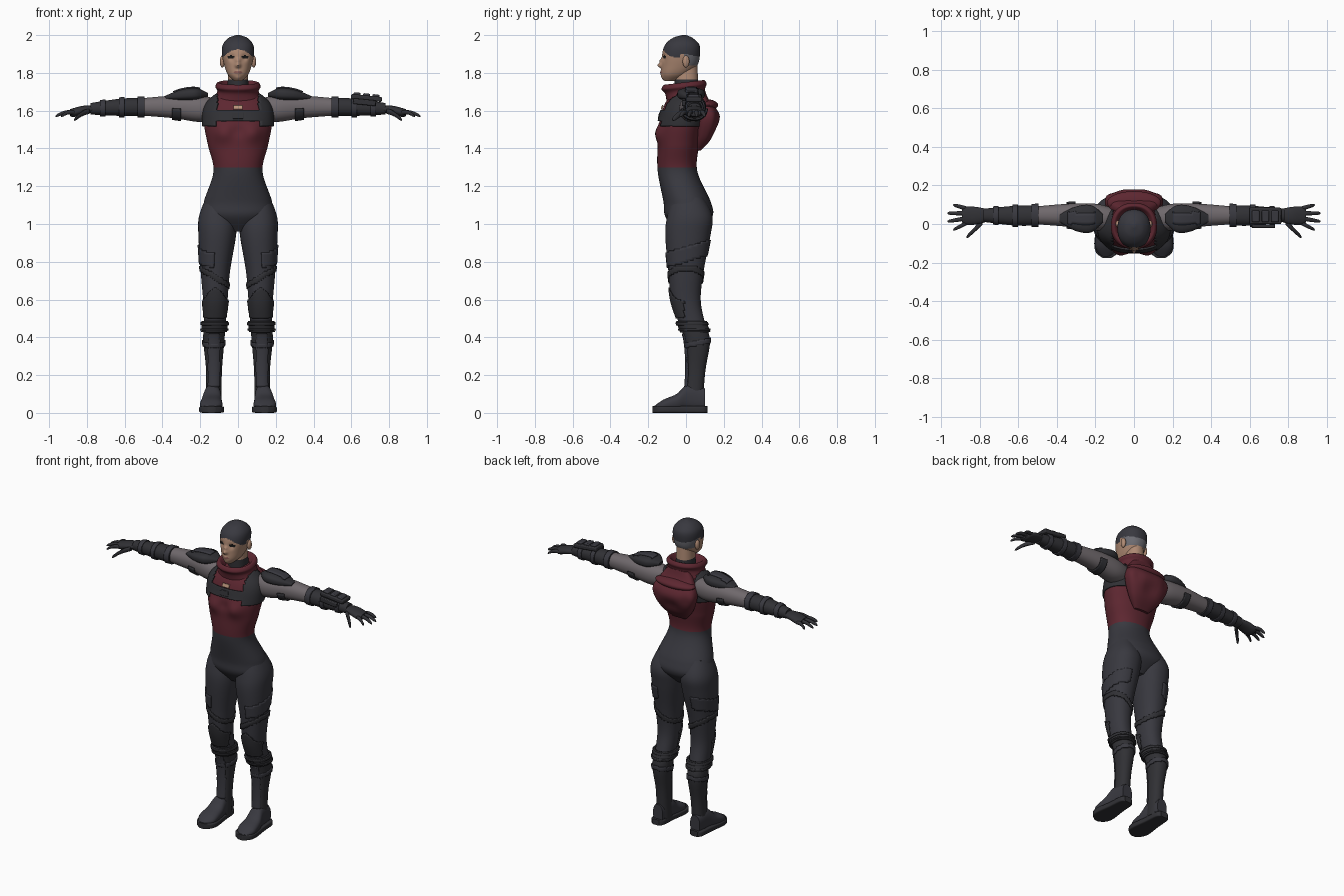
import bpy, bmesh
from math import cos, sin, pi, exp, copysign
from mathutils import Vector

if "Cube" in bpy.data.objects:
    bpy.data.objects.remove(bpy.data.objects["Cube"])


def material(name, red, green, blue):
    mat = bpy.data.materials.new(name)
    mat.use_nodes = True
    color = (red, green, blue, 1)
    mat.diffuse_color = color
    mat.node_tree.nodes["Principled BSDF"].inputs["Base Color"].default_value = color
    return mat


SUIT = material("charcoal suit", .04, .04, .05)
GEAR = material("dark gear", .03, .03, .035)
RED = material("maroon cloth", .11, .02, .03)
SLEEVE = material("grey sleeve", .16, .14, .15)
SKIN = material("skin", .42, .25, .17)
LIPS = material("lips", .27, .12, .1)
HAIR = material("dark hair", .04, .04, .05)
SHAVED = material("shaved hair", .15, .15, .17)
MAKEUP = material("eye shadow", .01, .01, .01)
TAN = material("tan badge", .5, .3, .2)


def finish(obj, mirror=False):
    if mirror:
        obj.modifiers.new("both sides", "MIRROR")
    bpy.ops.object.select_all(action="DESELECT")
    obj.select_set(True)
    bpy.context.view_layer.objects.active = obj
    bpy.ops.object.shade_smooth_by_angle(angle=.7)


def resample(rows, steps):
    """Smooth interpolation through the section rows."""
    padded = [rows[0], *rows, rows[-1]]
    result = []
    for before, start, end, after in zip(padded, padded[1:], padded[2:], padded[3:]):
        for step in range(steps):
            t = step / steps
            result.append([
                q + t / 2 * (r - p + t * (2 * p - 5 * q + 4 * r - w + t * (3 * (q - r) + w - p)))
                for p, q, r, w in zip(before, start, end, after)])
    return result + [rows[-1]]


def loft(name, axis, rows, paint, power=2.2, count=32, steps=6, bumps=(),
         keep=None, grow=0, mirror=False, tilt=0):
    """Skin over oval sections: position, then low and high bounds on the other two axes."""
    bm = bmesh.new()
    rings = []
    for pos, left, right, low, high in resample(rows, steps):
        ring = []
        for k in range(count):
            turn = 2 * pi * (k + .5) / count
            u, v = (copysign(abs(f) ** (2 / power), f) for f in (cos(turn), sin(turn)))
            a = (left + right) / 2 + u * ((right - left) / 2 + grow)
            b = (low + high) / 2 + v * ((high - low) / 2 + grow)
            point = Vector({"X": (pos, a, b), "Y": (a, pos, b), "Z": (a, b, pos)}[axis])
            shift = Vector()
            for centre, radius, push in bumps:
                gap = Vector((abs(point.x), point.y, point.z)) - Vector(centre)
                shift += Vector(push) * exp(-gap.length_squared / radius ** 2)
            point += shift
            point.z += tilt * point.y
            ring.append(bm.verts.new(point))
        rings.append(ring)
    for lower, upper in zip(rings, rings[1:]):
        for k in range(count):
            n = (k + 1) % count
            bm.faces.new((lower[k], lower[n], upper[n], upper[k]))
    bm.faces.new(rings[0])
    bm.faces.new(rings[-1])
    bmesh.ops.recalc_face_normals(bm, faces=bm.faces[:])
    if keep:
        spare = [f for f in bm.faces if len(f.verts) > 4 or not keep(f.calc_center_median())]
        bmesh.ops.delete(bm, geom=spare, context="FACES")
    palette = []
    for face in bm.faces:
        mat = paint(face.calc_center_median()) if callable(paint) else paint
        if mat not in palette:
            palette.append(mat)
        face.material_index = palette.index(mat)
    mesh = bpy.data.meshes.new(name)
    bm.to_mesh(mesh)
    bm.free()
    for mat in palette:
        mesh.materials.append(mat)
    obj = bpy.data.objects.new(name, mesh)
    bpy.context.collection.objects.link(obj)
    if keep:
        solid = obj.modifiers.new("thickness", "SOLIDIFY")
        solid.thickness, solid.offset = .009, 0
    finish(obj, mirror)


def centred(rows):
    """Sections given as height, half width, front and back."""
    return [(z, -half, half, front, back) for z, half, front, back in rows]


def limb(rows, squash=1):
    """Sections given as position, centre and radius."""
    return [(pos, a - r, a + r, b - r * squash, b + r * squash) for pos, a, b, r in rows]


def settle(name, size, mat, mirror=False):
    obj = bpy.context.object
    obj.name, obj.scale = name, size
    bpy.ops.object.transform_apply(location=True, rotation=True, scale=True)
    obj.data.materials.append(mat)
    if not mirror and len(obj.data.polygons) == 6:
        bevel = obj.modifiers.new("soft edges", "BEVEL")
        bevel.width, bevel.segments = min(size) / 4, 2
    finish(obj, mirror)


def block(name, centre, size, mat, turn=(0, 0, 0)):
    bpy.ops.mesh.primitive_cube_add(size=1, location=centre, rotation=turn)
    settle(name, size, mat)


def ball(name, centre, size, mat, mirror=False):
    bpy.ops.mesh.primitive_uv_sphere_add(radius=1, location=centre)
    settle(name, size, mat, mirror)


# Torso with red top, and the harness worn over it
torso = centred([
    (.96, .06, -.05, .07), (1.04, .18, -.11, .14), (1.12, .18, -.12, .13), (1.28, .13, -.15, .06),
    (1.42, .16, -.15, .07), (1.54, .18, -.14, .09), (1.64, .16, -.11, .09), (1.72, .06, -.05, .07)])
chest = [((.08, -.14, 1.48), .05, (0, -.025, 0)), ((0, -.15, 1.49), .03, (0, .01, 0))]
loft("torso", "Z", torso, lambda c: RED if c.z > 1.295 else SUIT, bumps=chest, count=48, steps=16)
loft("harness", "Z", torso, GEAR, bumps=chest, count=64, steps=20, grow=.006,
     keep=lambda c: 1.545 < c.z < 1.6 or (abs(c.x) > .11 and 1.52 < c.z < 1.7))
block("chest_badge", (0, -.126, 1.617), (.05, .009, .024), TAN, (-.35, 0, 0))
block("harness_buckle", (0, -.14, 1.573), (.06, .012, .035), GEAR, (-.2, 0, 0))

# Standing collar with a rolled rim
loft("collar", "Z", centred([
    (1.64, .14, -.1, .1), (1.7, .11, -.11, .1), (1.73, .12, -.13, .11), (1.75, .1, -.11, .09),
    (1.7, .06, -.07, .06)]), RED, tilt=.12, count=40)

# Hood bundle on the back
loft("back_hood", "Z", centred([
    (1.39, .05, .05, .08), (1.46, .11, .05, .14), (1.57, .15, .05, .18), (1.66, .11, .05, .12),
    (1.71, .07, .05, .1)]), RED, power=2.8, count=40, bumps=[
        ((0, .17, 1.5), .04, (0, -.015, 0)), ((.1, .15, 1.56), .03, (0, -.015, 0))])
ball("hood_fold", (0, .11, 1.63), (.14, .06, .03), RED)

# Neck, head and ears
loft("neck", "Z", centred([(1.66, .06, -.06, .07), (1.84, .05, -.06, .06)]),
     lambda c: GEAR if c.z < 1.758 else SKIN, steps=16)


def in_oval(across, up, width, height):
    return (across / width) ** 2 + (up / height) ** 2 < 1


def head_paint(c):
    side = abs(c.x)
    if c.y < -.03:
        if c.z > 1.925 - 7 * side * side:
            return HAIR
        if c.y < -.06 and in_oval(side - .037, c.z - 1.884, .02, .009):
            return MAKEUP
        return LIPS if c.y < -.1 and in_oval(side, c.z - 1.803, .022, .007) else SKIN
    if c.z > 1.9 - .2 * max(c.y, 0):
        return HAIR
    return SHAVED if c.z > 1.84 and c.y > -.012 else SKIN


nose = ((0, -.13, 1.84), .013, (0, -.026, 0))
bridge = ((0, -.13, 1.865), .012, (0, -.013, 0))
eye_sockets = ((.036, -.125, 1.88), .018, (0, .01, 0))
mouth = ((0, -.13, 1.803), .014, (0, -.008, 0))
chin = ((0, -.125, 1.77), .02, (0, -.01, 0))
loft("head", "Z", centred([
    (1.757, .02, -.11, -.06), (1.79, .053, -.127, .01), (1.84, .073, -.128, .06), (1.9, .085, -.126, .074),
    (1.95, .08, -.11, .07), (1.985, .05, -.07, .035), (2, .01, -.02, 0)]),
    head_paint, count=112, steps=12, bumps=[nose, bridge, eye_sockets, mouth, chin])
ball("ears", (.083, 0, 1.86), (.013, .018, .032), SKIN, mirror=True)

# Arms with upper arm pouches
arm = limb([(.1, .03, 1.61, .05), (.2, .035, 1.61, .07), (.34, .045, 1.62, .06), (.51, .045, 1.62, .046)])
loft("arms", "X", arm, SLEEVE, mirror=True)
loft("arm_pouches", "X", arm, GEAR, mirror=True, grow=.006, steps=20,
     keep=lambda c: .3 < c.x < .35 and c.z < 1.615)

# Gloves with cuffs, palms and fingers
glove = limb([(.495, .045, 1.62, .053), (.62, .043, 1.618, .051), (.78, .045, 1.61, .034)], .9)
loft("gloves", "X", glove, GEAR, mirror=True)
loft("glove_bands", "X", glove, SUIT, mirror=True, grow=.003, steps=32,
     keep=lambda c: c.x < .53 or .6 < c.x < .63 or .7 < c.x < .73)
loft("palms", "X", limb([(.76, .045, 1.61, .033), (.82, .043, 1.603, .046), (.87, .043, 1.59, .047),
                         (.89, .043, 1.59, .035)], .5), GEAR, mirror=True)


def finger(name, base, tip, radius):
    rows = []
    for t, size in ((0, .9), (.3, 1), (.6, .9), (.9, .7), (1, .2)):
        point = Vector(base).lerp(Vector(tip), t)
        rows.append((point.x, point.y, point.z + .01 * sin(pi * t), radius * size))
    loft(name, "X", limb(rows), GEAR, count=12, steps=3, mirror=True)


for i, name in enumerate(("index", "middle", "ring", "little")):
    reach = .97 - .015 * (i - 1.5) ** 2
    finger(name + "_fingers", (.865, .005 + i / 40, 1.59), (reach, i * .043 - .03, 1.57), .0115)
finger("thumbs", (.785, .01, 1.597), (.868, -.07, 1.55), .015)

# Shoulder pads
pad = limb([(.16, .03, 1.685, .02), (.22, .027, 1.688, .07), (.3, .027, 1.683, .064), (.385, .03, 1.67, .02)], .45)
loft("shoulder_pads", "X", pad, GEAR, power=2.8, mirror=True)
loft("pad_ridges", "X", pad, SUIT, power=2.8, mirror=True, steps=16, grow=.002,
     keep=lambda c: .2 < c.x < .34 and c.z > 1.69 and 0 < c.y < .06)

# Forearm device, left arm only
slope = (0, .1, 0)
block("device_base", (.68, .042, 1.667), (.165, .085, .026), GEAR, slope)
for i in range(3):
    block("device_module", (.63 + i / 20, .04, 1.684 - i / 200), (.038, .06, .024), SUIT, slope)
block("device_grip", (.67, -.012, 1.645), (.12, .02, .03), GEAR, slope)

# Legs, thigh bands, knee pads and boot straps
leg = limb([(1.14, .1, .01, .07), (1.04, .107, .02, .1), (.94, .11, .01, .1), (.75, .12, 0, .078),
            (.6, .12, 0, .065), (.48, .123, .03, .058), (.38, .128, .06, .056), (.22, .127, .052, .042),
            (.03, .13, .037, .042)], 1.2)
loft("legs", "Z", leg, lambda c: SUIT if c.z > .44 else GEAR, mirror=True, count=40)


def leg_wrap(name, mat, grow, keep):
    loft(name, "Z", leg, mat, mirror=True, count=48, steps=20, grow=grow, keep=keep)


leg_wrap("thigh_bands", GEAR, .002, lambda c: .63 < c.z - .6 * c.x < .66)
leg_wrap("outer_thigh_plates", SUIT, .002, lambda c: c.x > .12 and .8 < c.z - .3 * c.y < .88)
leg_wrap("knee_pads", GEAR, .003, lambda c: c.y < -.01 and .5 < c.z < .66 - 4 * abs(c.x - .12) ** 1.5)
leg_wrap("boot_straps", SUIT, .002, lambda c: .345 < c.z - .2 * c.y < .37)
leg_wrap("shin_guards", SUIT, .002, lambda c: c.y < .04 and .14 < c.z < .42 and abs(c.x - .127) < .03)
leg_wrap("boot_cuffs", GEAR, .007, lambda c: .43 < c.z < .485)
leg_wrap("boot_cuff_ridges", GEAR, .013, lambda c: .465 < c.z < .48 or .435 < c.z < .445)

# Boots and soles
loft("boots", "Y", [(-.17, .12, .17, .01, .035), (-.12, .085, .2, .01, .07), (-.05, .085, .195, .01, .1),
                    (.01, .09, .18, .01, .15), (.1, .1, .17, .01, .13)], SUIT, mirror=True, power=2.4)
loft("soles", "Y", [(y, .14 - half, .14 + half, 0, .036) for y, half in (
    (-.177, .02), (-.15, .055), (-.1, .066), (0, .053), (.09, .045), (.115, .025))], GEAR, mirror=True, power=6)
